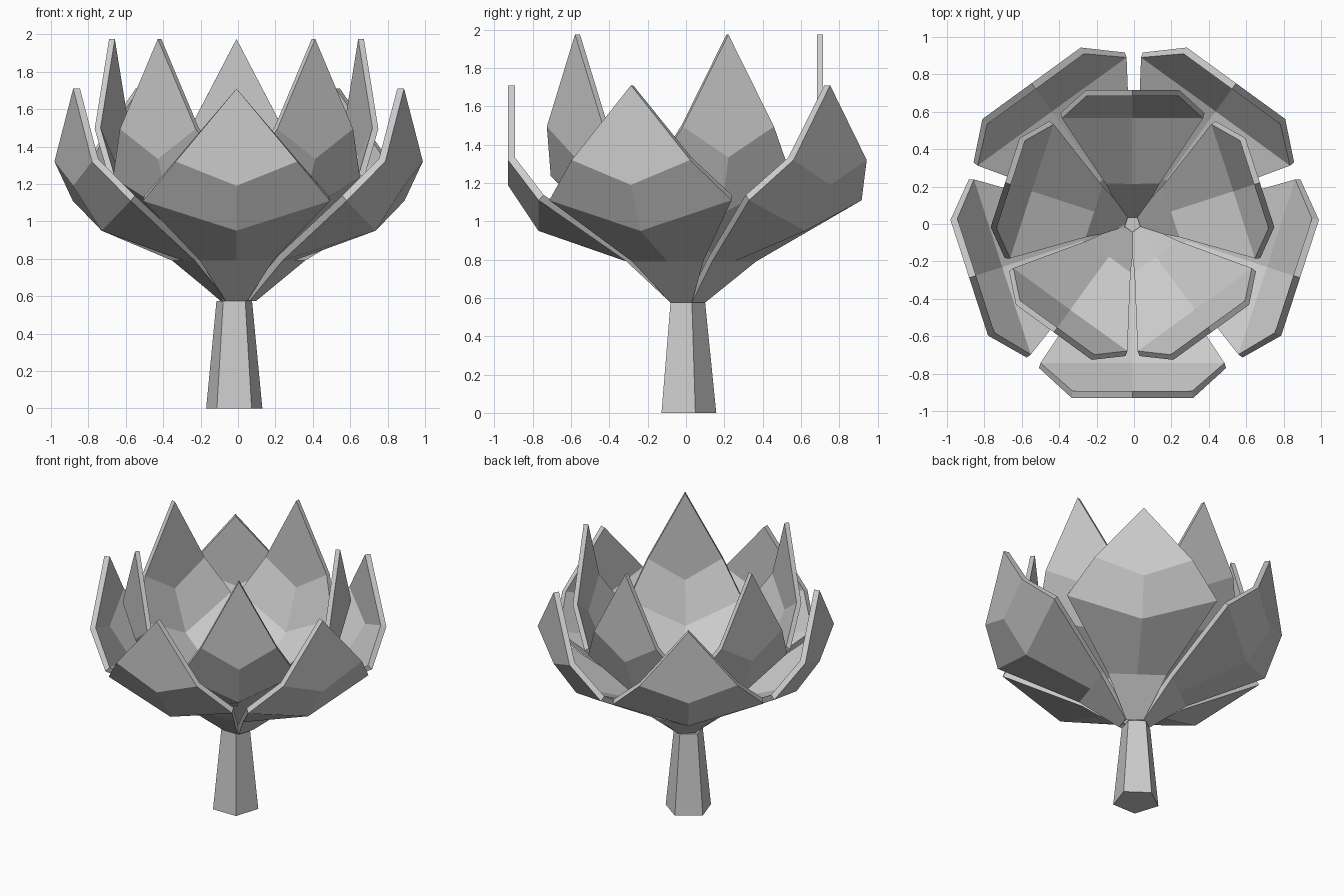
import bpy
from math import pi, cos, sin
from mathutils import Matrix

if "Cube" in bpy.data.objects:
    bpy.data.objects.remove(bpy.data.objects["Cube"])

CX = -0.008  # slight sideways offset of the flower


def make_mesh(name, verts, faces):
    mesh = bpy.data.meshes.new(name)
    mesh.from_pydata(verts, [], faces)
    mesh.update()
    obj = bpy.data.objects.new(name, mesh)
    bpy.context.collection.objects.link(obj)
    return obj


# Petal cross rows: (radius, half width, ridge height, edge height)
BASE_Z = 0.575
ROWS = [(0.08, 0.058, 0.575, 0.575),
        (0.31, 0.195, 0.79, 0.79),
        (0.77, 0.50, 0.95, 1.11),
        (0.93, 0.325, 1.19, 1.32)]
TIP = (0.93, 1.71)


def petal(name, angle, wide, tall, thick, shift=0.0):
    def height(z):
        return BASE_Z + (z - BASE_Z) * tall
    verts, faces = [], []
    for r, t, zm, ze in ROWS:
        verts += [(-t * wide, -r * wide, height(ze)),
                  (0, -r * wide, height(zm)),
                  (t * wide, -r * wide, height(ze))]
    verts.append((0, -TIP[0] * wide, height(TIP[1])))
    for i in range(len(ROWS) - 1):
        for j in range(2):
            a = i * 3 + j
            faces.append((a, a + 1, a + 4, a + 3))
    n = len(verts) - 1
    faces.append((n - 3, n - 2, n - 1, n))
    obj = make_mesh(name, verts, faces)
    obj.data.transform(Matrix.Translation((CX + shift, 0, 0)) @ Matrix.Rotation(angle, 4, 'Z'))
    mod = obj.modifiers.new("thickness", 'SOLIDIFY')
    mod.thickness = thick
    mod.offset = -1
    mod.use_even_offset = True
    return obj


# Two rings of five petals, the inner one narrower and taller
for k in range(5):
    a = k * 2 * pi / 5
    petal(f"outer_petal_{k + 1}", a, 1.0, 1.0, 0.038, 0.012 * abs(sin(a)))
    petal(f"inner_petal_{k + 1}", a + pi / 5, 0.77, 1.234, 0.032)

# Five-sided tapered stem
verts = []
for radius, z in ((0.158, 0.0), (0.1, BASE_Z)):
    for k in range(5):
        a = pi / 2 + k * 2 * pi / 5
        verts.append((-0.02 + radius * cos(a), radius * sin(a), z))
faces = [(k, (k + 1) % 5, (k + 1) % 5 + 5, k + 5) for k in range(5)]
faces += [(4, 3, 2, 1, 0), (5, 6, 7, 8, 9)]
make_mesh("stem", verts, faces)
